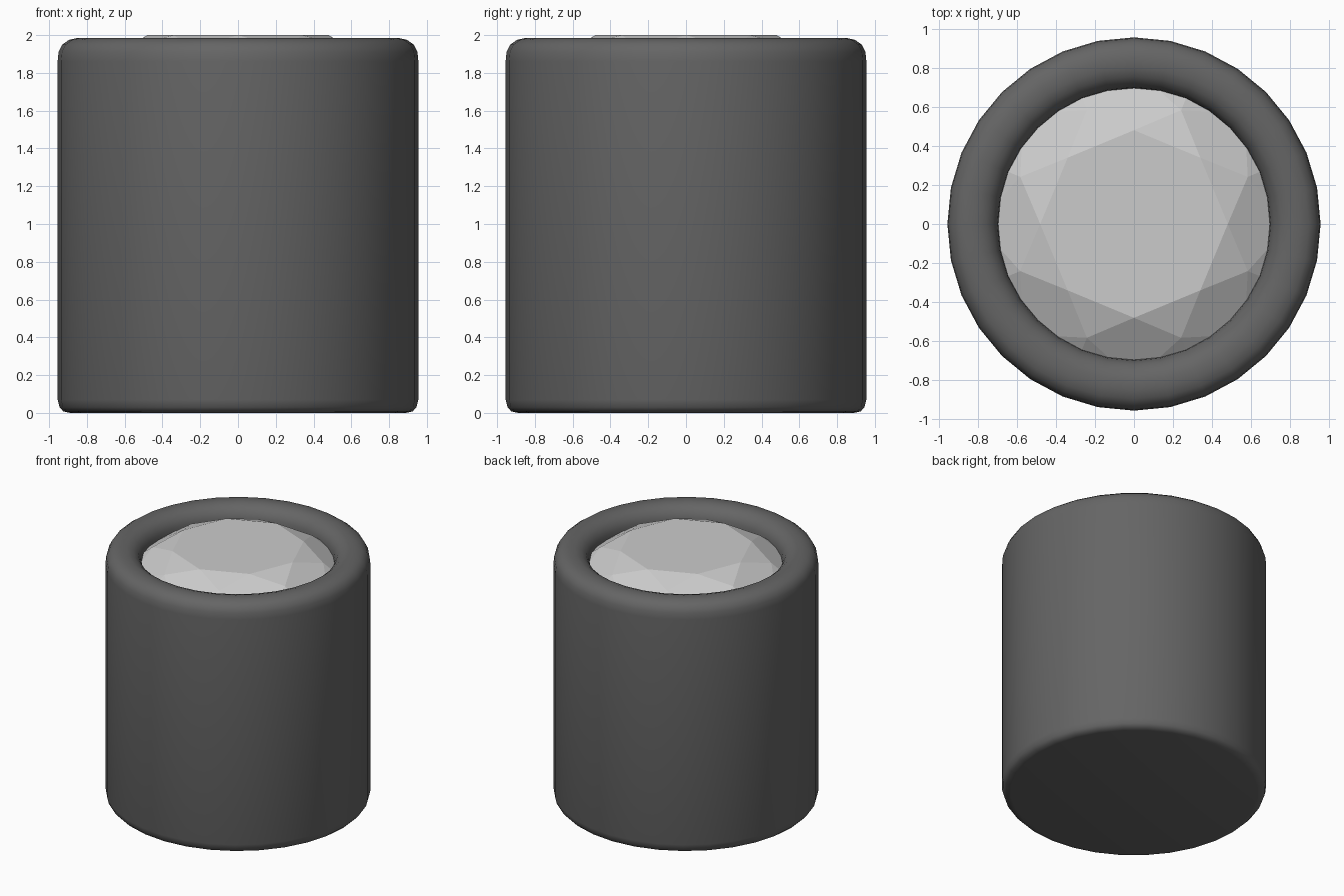
import bpy, bmesh
from math import sin, cos, pi

if "Cube" in bpy.data.objects:
    bpy.data.objects.remove(bpy.data.objects["Cube"])


def make_object(name, bm, color=None):
    bmesh.ops.recalc_face_normals(bm, faces=bm.faces)
    me = bpy.data.meshes.new(name)
    bm.to_mesh(me)
    bm.free()
    ob = bpy.data.objects.new(name, me)
    bpy.context.collection.objects.link(ob)
    if color:
        mat = bpy.data.materials.new(name + "_material")
        mat.diffuse_color = (*color, 1)
        mat.use_nodes = True
        mat.node_tree.nodes["Principled BSDF"].inputs["Base Color"].default_value = mat.diffuse_color
        me.materials.append(mat)
    return ob


def ring(bm, r, z, n, offset=0.0):
    return [bm.verts.new((r * cos(2 * pi * (i + offset) / n),
                          r * sin(2 * pi * (i + offset) / n), z)) for i in range(n)]


# Round holder: lathed cup profile with a soft rim
SEG = 32
profile = [(0.89, 0.0), (0.925, 0.008), (0.945, 0.03), (0.955, 0.07),
           (0.955, 1.86), (0.95, 1.91), (0.93, 1.95), (0.895, 1.975), (0.85, 1.985),
           (0.80, 1.985), (0.755, 1.97), (0.72, 1.94), (0.70, 1.90), (0.693, 1.85),
           (0.693, 1.1)]
bm = bmesh.new()
rings = [ring(bm, r, z, SEG) for r, z in profile]
for a, b in zip(rings, rings[1:]):
    for i in range(SEG):
        j = (i + 1) % SEG
        bm.faces.new((a[i], a[j], b[j], b[i]))
bm.faces.new(rings[0])
bm.faces.new(rings[-1])
holder = make_object("round_holder", bm, (0.13, 0.13, 0.13))
bpy.context.view_layer.objects.active = holder
holder.select_set(True)
bpy.ops.object.shade_smooth_by_angle(angle=0.7)

# Brilliant-cut gem: octagonal table, star and kite facets, pointed pavilion
bm = bmesh.new()
N = 8
GIRDLE_Z = 1.80
table = ring(bm, 0.48, 2.0, N)
star = ring(bm, 0.63, 1.93, N, 0.5)
girdle = ring(bm, 0.80, GIRDLE_Z, 2 * N)
tip = bm.verts.new((0, 0, 1.15))
bm.faces.new(table)
for i in range(N):
    j = (i + 1) % N
    g0, g1, g2 = girdle[2 * i], girdle[2 * i + 1], girdle[2 * j]
    bm.faces.new((table[i], star[i], table[j]))             # star facet
    bm.faces.new((table[i], star[i - 1], g0, star[i]))      # kite facet
    bm.faces.new((star[i], g0, g1))                         # upper girdle facets
    bm.faces.new((star[i], g1, g2))
    bm.faces.new((g1, g0, tip))                             # pavilion
    bm.faces.new((g2, g1, tip))
make_object("gem", bm)
